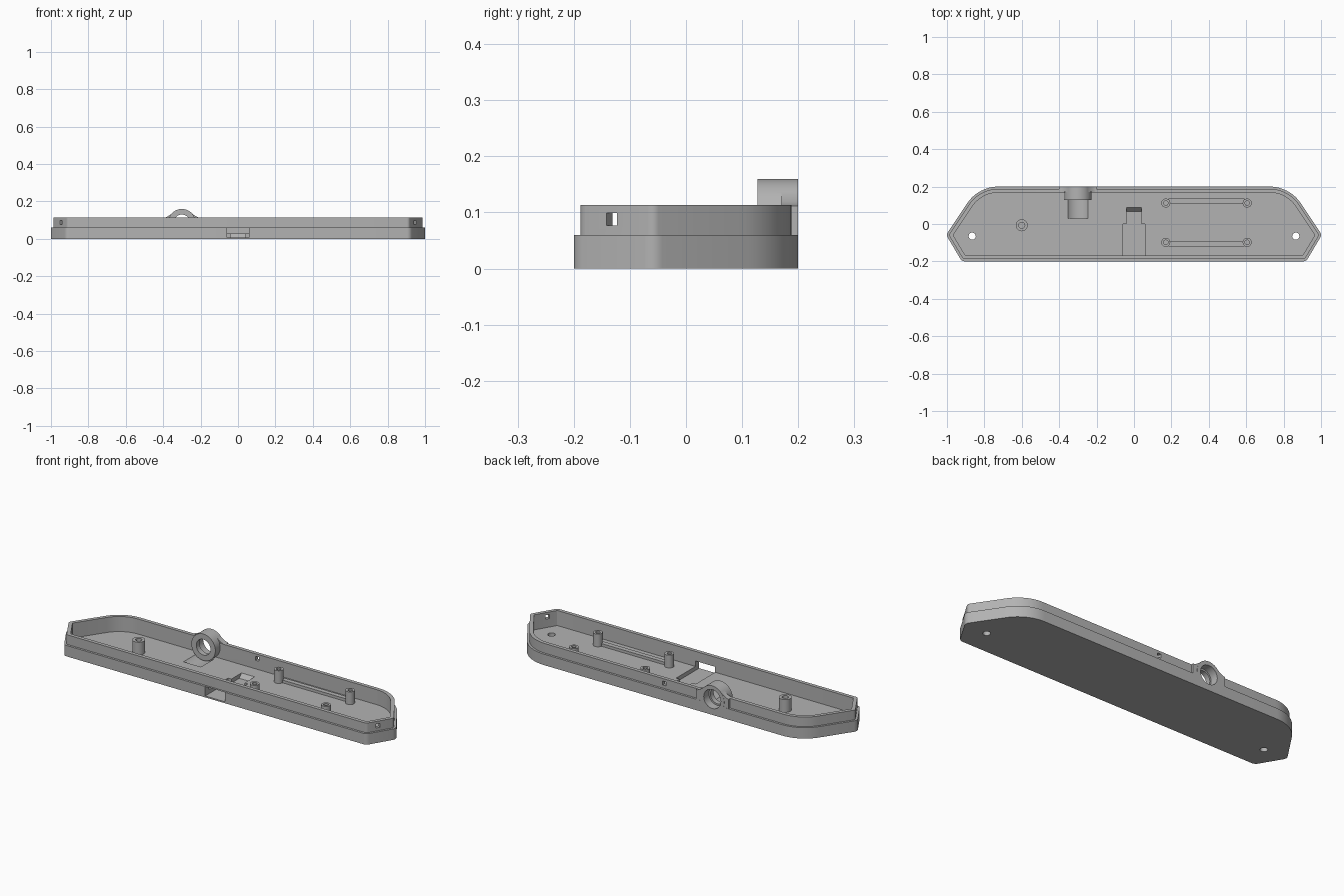
import bpy, bmesh, math
from mathutils import Vector, Matrix

if "Cube" in bpy.data.objects:
    bpy.data.objects.remove(bpy.data.objects["Cube"])

grey = bpy.data.materials.new("plain_grey")
grey.use_nodes = True
grey.diffuse_color = (0.45, 0.45, 0.45, 1)
grey.node_tree.nodes["Principled BSDF"].inputs["Base Color"].default_value = grey.diffuse_color

FLOOR, SEAM, RIM = 0.03, 0.06, 0.113
RING_X, RING_Z = -0.3, 0.087


def finish(name, bm):
    bmesh.ops.recalc_face_normals(bm, faces=bm.faces)
    mesh = bpy.data.meshes.new(name)
    bm.to_mesh(mesh)
    bm.free()
    mesh.materials.append(grey)
    ob = bpy.data.objects.new(name, mesh)
    bpy.context.collection.objects.link(ob)
    return ob


def loft(name, rings, matrix=Matrix()):
    """Skin a stack of (outline, height) rings and cap both ends."""
    bm = bmesh.new()
    loops = [[bm.verts.new(matrix @ Vector((p[0], p[1], z))) for p in pts] for pts, z in rings]
    n = len(loops[0])
    for a, b in zip(loops, loops[1:]):
        for i in range(n):
            j = (i + 1) % n
            bm.faces.new((a[i], a[j], b[j], b[i]))
    bm.faces.new(loops[0])
    bm.faces.new(loops[-1])
    return finish(name, bm)


def circle(r, n=40):
    return [(r * math.cos(2 * math.pi * i / n), r * math.sin(2 * math.pi * i / n)) for i in range(n)]


def box(name, lo, hi, turn=0):
    bm = bmesh.new()
    lo, hi = Vector(lo), Vector(hi)
    bmesh.ops.create_cube(bm, size=1)
    bmesh.ops.scale(bm, vec=hi - lo, verts=bm.verts)
    bmesh.ops.rotate(bm, matrix=Matrix.Rotation(turn, 3, 'Z'), verts=bm.verts)
    bmesh.ops.translate(bm, vec=(lo + hi) / 2, verts=bm.verts)
    return finish(name, bm)


def y_prism(name, pts, y0, y1, x=0, z=0):
    """Extrude an x-z outline along y."""
    turn = Matrix.Translation((x, 0, z)) @ Matrix.Rotation(math.pi / 2, 4, 'X')
    return loft(name, [(pts, -y0), (pts, -y1)], turn)


def boolean(target, tool, operation):
    mod = target.modifiers.new(operation, 'BOOLEAN')
    mod.object, mod.operation, mod.solver = tool, operation, 'EXACT'
    bpy.context.view_layer.objects.active = target
    bpy.ops.object.modifier_apply(modifier=mod.name)
    bpy.data.objects.remove(tool)


def outline(inset):
    """Case outline with rounded corners, offset inwards."""
    half = [(0.92, -0.2, 0.03), (1.005, -0.058, 0.03), (0.832, 0.2, 0.2)]
    corners = half + [(-x, y, r) for x, y, r in reversed(half)]
    n, pts = len(corners), []
    for i, (x, y, r) in enumerate(corners):
        p = Vector((x, y))
        d0 = (p - Vector(corners[i - 1][:2])).normalized()
        d1 = (Vector(corners[(i + 1) % n][:2]) - p).normalized()
        n0, n1 = Vector((-d0.y, d0.x)), Vector((-d1.y, d1.x))
        miter = (n0 + n1) / (1 + n0.dot(n1))
        r2 = max(r - inset, 0.004)
        centre = p + miter * (inset + r2)
        turn, start = d0.angle(d1), math.atan2(-n0.y, -n0.x)
        steps = 12 if r > 0.1 else 5
        for k in range(steps + 1):
            a = start + turn * k / steps
            pts.append((centre.x + r2 * math.cos(a), centre.y + r2 * math.sin(a)))
    return pts


# Tray: outer wall, stepped lip and floor
outer, lip, inner = outline(0), outline(0.012), outline(0.032)
tray = loft("tray", [(outer, 0), (outer, SEAM), (lip, SEAM), (lip, RIM), (inner, RIM), (inner, FLOOR)])

# Round groove in the floor beside the ring
boolean(tray, y_prism("groove", circle(0.078, 64), 0.03, 0.14, RING_X, RING_Z), 'DIFFERENCE')

# Flared web and ring boss on the back wall
flare = [(0.1, 0.112), (0.088, 0.1145), (0.076, 0.12), (0.064, 0.128), (0.05, 0.139)]
web = [(-0.1, 0.045), (0.1, 0.045)] + flare + [(-x, z) for x, z in reversed(flare)]
boolean(tray, y_prism("web", web, 0.17, 0.1995, RING_X), 'UNION')
boolean(tray, y_prism("boss", circle(0.073, 64), 0.127, 0.2, RING_X, RING_Z), 'UNION')
boolean(tray, y_prism("bore", circle(0.043, 48), 0.1, 0.25, RING_X, RING_Z), 'DIFFERENCE')
boolean(tray, y_prism("counterbore", circle(0.052, 48), 0.155, 0.25, RING_X, RING_Z), 'DIFFERENCE')

# Connector opening in the front wall and its ramped channel
boolean(tray, box("opening", (-0.06, -0.25, 0.008), (0.06, 0, SEAM)), 'DIFFERENCE')
ramp = [(-0.02, 0.008), (0.068, 0.008), (0.09, FLOOR + 0.002), (0.09, SEAM), (-0.02, SEAM)]
along_x = Matrix(((0, 0, 1, 0), (1, 0, 0, 0), (0, 1, 0, 0), (0, 0, 0, 1)))
boolean(tray, loft("channel", [(ramp, -0.04), (ramp, 0.04)], along_x), 'DIFFERENCE')

# Floor screw holes, end catches and back catch
for s in (-1, 1):
    hole = loft("hole", [(circle(0.019, 24), -0.1), (circle(0.019, 24), 0.1)],
                Matrix.Translation((s * 0.865, -0.065, 0)))
    boolean(tray, hole, 'DIFFERENCE')
    catch = box("catch", (s * 0.945 - 0.04, -0.142, 0.077), (s * 0.945 + 0.04, -0.12, 0.099), -s * 0.54)
    boolean(tray, catch, 'DIFFERENCE')
boolean(tray, box("catch", (-0.011, 0.15, 0.077), (0.011, 0.25, 0.099)), 'DIFFERENCE')

# Hollow mounting posts
parts = [tray]
posts = [(x, y, 0.024) for x in (0.17, 0.605) for y in (0.112, -0.098)] + [(-0.6, -0.007, 0.032)]
for x, y, r in posts:
    tube, core = circle(r, 28), circle(r * 0.5, 28)
    parts.append(loft("mounting_post", [(tube, FLOOR - 0.005), (tube, 0.1), (core, 0.1), (core, 0.04)],
                      Matrix.Translation((x, y, 0))))

# Low ribs joining the posts
for y in (0.123, -0.107):
    parts.append(box("floor_rib", (0.185, y - 0.013, FLOOR - 0.005), (0.59, y + 0.013, FLOOR + 0.015)))

bpy.ops.object.select_all(action='DESELECT')
for ob in parts:
    ob.select_set(True)
bpy.context.view_layer.objects.active = tray
bpy.ops.object.shade_smooth_by_angle(angle=math.radians(30))
